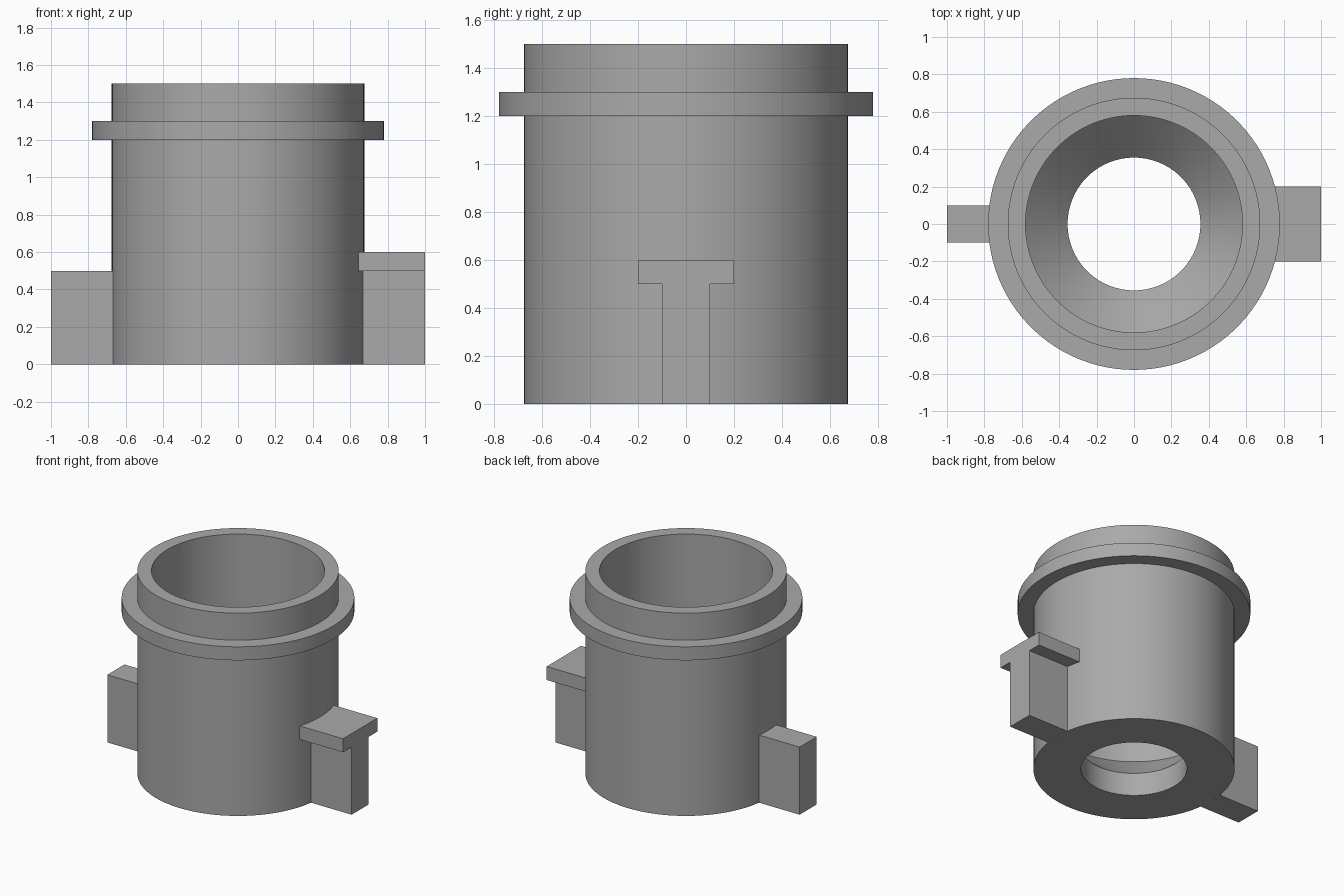
import bpy
import bmesh
import math

cube = bpy.data.objects.get("Cube")
if cube:
    bpy.data.objects.remove(cube, do_unlink=True)

SEGMENTS = 100
WALL_R = 0.675
REACH = 1.0

# Single plain grey material
grey = bpy.data.materials.new("plain grey")
grey.use_nodes = True
colour = (0.4, 0.4, 0.4, 1)
grey.diffuse_color = colour
grey.node_tree.nodes["Principled BSDF"].inputs["Base Color"].default_value = colour


def finish(name, bm, smooth=False):
    bmesh.ops.recalc_face_normals(bm, faces=bm.faces[:])
    mesh = bpy.data.meshes.new(name)
    bm.to_mesh(mesh)
    bm.free()
    mesh.materials.append(grey)
    obj = bpy.data.objects.new(name, mesh)
    bpy.context.collection.objects.link(obj)
    if smooth:
        bpy.ops.object.select_all(action="DESELECT")
        obj.select_set(True)
        bpy.context.view_layer.objects.active = obj
        bpy.ops.object.shade_smooth_by_angle(angle=math.radians(30))
    return obj


def lathe(name, profile):
    """Revolve a closed (radius, height) profile around z."""
    bm = bmesh.new()
    verts = [bm.verts.new((r, 0, z)) for r, z in profile]
    edges = [bm.edges.new((a, b)) for a, b in zip(verts, verts[1:] + verts[:1])]
    bmesh.ops.spin(bm, geom=verts + edges, cent=(0, 0, 0), axis=(0, 0, 1),
                   angle=math.tau, steps=SEGMENTS, use_merge=True)
    bmesh.ops.remove_doubles(bm, verts=bm.verts[:], dist=1e-5)
    return finish(name, bm, smooth=True)


def lug(name, side, half_width, bottom, top):
    """Block reaching outwards whose inner end follows the round wall."""
    spread = math.asin(half_width / WALL_R)
    angles = [spread * (1 - i / 4) for i in range(9)]
    outline = [(REACH, -half_width), (REACH, half_width)]
    outline += [(WALL_R * math.cos(a), WALL_R * math.sin(a)) for a in angles]
    bm = bmesh.new()
    base = bm.faces.new([bm.verts.new((side * x, y, bottom)) for x, y in outline])
    geom = bmesh.ops.extrude_face_region(bm, geom=[base], use_keep_orig=True)["geom"]
    bmesh.ops.translate(bm, vec=(0, 0, top - bottom),
                        verts=[v for v in geom if isinstance(v, bmesh.types.BMVert)])
    return finish(name, bm)


# Hollow body with outer collar, and a bore that funnels to a smaller hole
lathe("collared_sleeve", [
    (0.355, 0), (WALL_R, 0),
    (WALL_R, 1.2), (0.78, 1.2), (0.78, 1.3), (WALL_R, 1.3),
    (WALL_R, 1.5), (0.58, 1.5),
    (0.58, 0.39), (0.355, 0.17),
])

# Side fins, with a wider cap plate on the left one
for name, side in (("left_fin", 1), ("right_fin", -1)):
    lug(name, side, 0.1, 0, 0.5)
lug("left_cap_plate", 1, 0.2, 0.5, 0.6)
